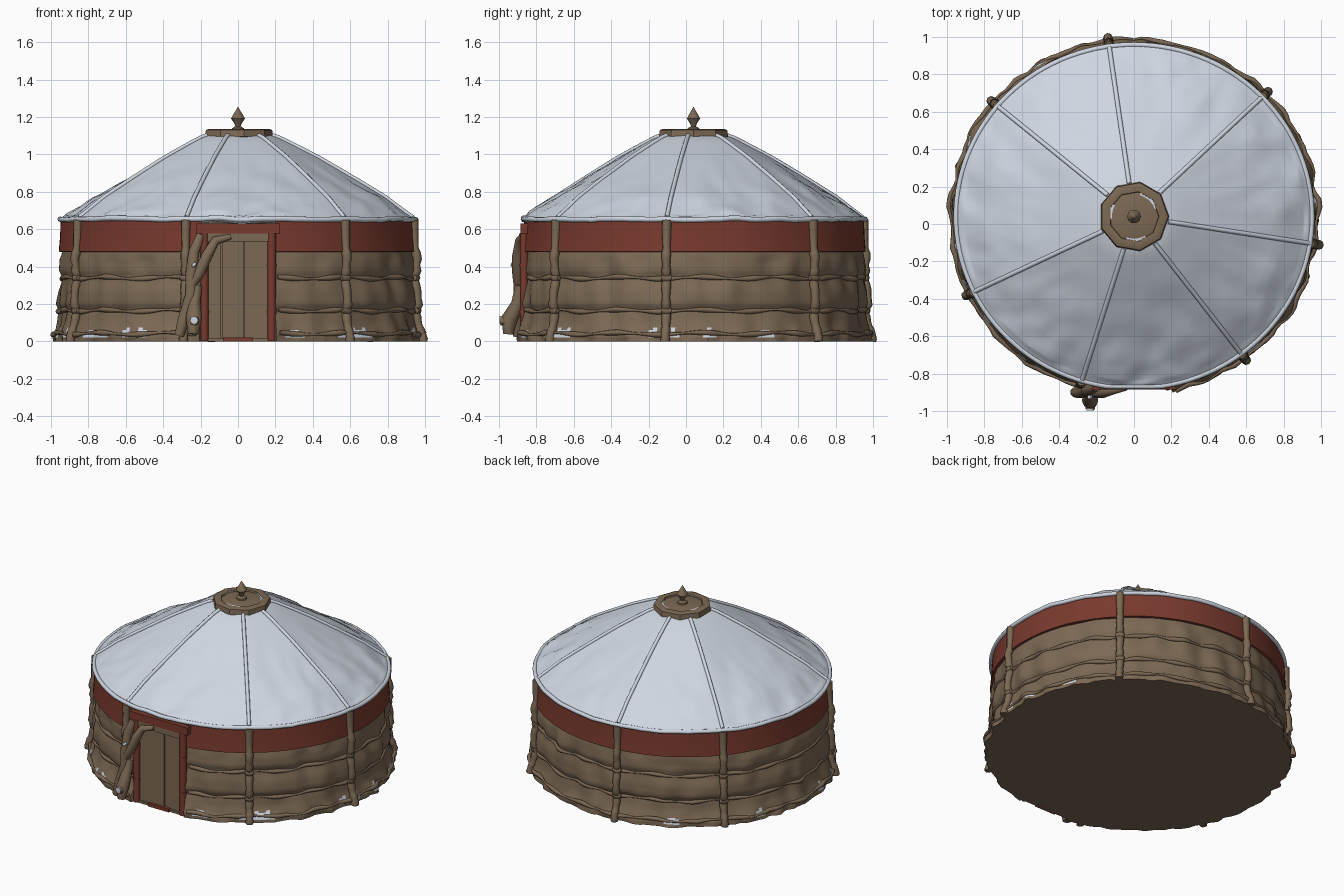
import bpy, bmesh, math
from math import sin, cos, pi, radians
from mathutils import Vector, noise

if "Cube" in bpy.data.objects:
    bpy.data.objects.remove(bpy.data.objects["Cube"])

CY, SY = 0.04, 0.965            # centre and squash in depth
POSTS = [-53, -9, 44, 98, 140, 206, 253]
DOOR = (258, 282)               # door span in degrees


def material(name, rgb):
    m = bpy.data.materials.new(name)
    m.use_nodes = True
    m.diffuse_color = (*rgb, 1)
    bsdf = m.node_tree.nodes["Principled BSDF"]
    bsdf.inputs["Base Color"].default_value = (*rgb, 1)
    bsdf.inputs["Roughness"].default_value = 0.9
    return m


WHITE = material("white felt", (0.62, 0.67, 0.75))
BROWN = material("brown hide", (0.2, 0.14, 0.088))
RED = material("red paint", (0.19, 0.042, 0.027))


def finish(ob, mats, angle=35):
    for m in mats:
        ob.data.materials.append(m)
    bpy.ops.object.select_all(action='DESELECT')
    ob.select_set(True)
    bpy.context.view_layer.objects.active = ob
    bpy.ops.object.shade_smooth_by_angle(angle=radians(angle))
    return ob


def along(points, v):
    i = min(int(v), len(points) - 2)
    return Vector(points[i]).lerp(Vector(points[i + 1]), v - i)


def surface(name, point, degs, rows, mats, rule=None, angle=35):
    """Sheet of quads over angles (degrees) and rows, listed bottom to top."""
    bm = bmesh.new()
    grid = [[bm.verts.new(point(radians(d), v)) for d in degs] for v in rows]
    for low, high in zip(grid, grid[1:]):
        for i in range(len(degs) - 1):
            bm.faces.new((low[i], low[i + 1], high[i + 1], high[i]))
    bmesh.ops.remove_doubles(bm, verts=bm.verts, dist=0.0003)
    if rule:
        for f in bm.faces:
            f.material_index = rule(f.calc_center_median())
    me = bpy.data.meshes.new(name)
    bm.to_mesh(me)
    bm.free()
    ob = bpy.data.objects.new(name, me)
    bpy.context.collection.objects.link(ob)
    return finish(ob, mats, angle)


def spread(a, b, n):
    return [a + (b - a) * i / n for i in range(n + 1)]


def lathe(name, profile, sides, mat, a=0, b=360, angle=35):
    def point(t, v):
        r, z = profile[v]
        return (r * cos(t), CY + r * sin(t), z)
    return surface(name, point, spread(a, b, sides), range(len(profile)), [mat], None, angle)


def tube(name, points, mat, radius, radii=None, closed=False):
    cu = bpy.data.curves.new(name, 'CURVE')
    cu.dimensions = '3D'
    cu.bevel_depth, cu.bevel_resolution, cu.use_fill_caps = radius, 2, True
    sp = cu.splines.new('POLY')
    sp.points.add(len(points) - 1)
    sp.use_cyclic_u = closed
    for i, p in enumerate(points):
        sp.points[i].co = (*p, 1)
        sp.points[i].radius = radii[i] if radii else 1
    ob = bpy.data.objects.new(name, cu)
    bpy.context.collection.objects.link(ob)
    bpy.ops.object.select_all(action='DESELECT')
    ob.select_set(True)
    bpy.context.view_layer.objects.active = ob
    bpy.ops.object.convert(target='MESH')
    return finish(bpy.context.object, [mat], 50)


def box(name, x0, x1, y0, y1, z0, z1, mat):
    bpy.ops.mesh.primitive_cube_add(size=1, location=((x0 + x1) / 2, (y0 + y1) / 2, (z0 + z1) / 2))
    ob = bpy.context.object
    ob.name = name
    ob.scale = (x1 - x0, y1 - y0, z1 - z0)
    return finish(ob, [mat])


def post_gap(t):
    """Angle to the nearest post, and the width of the panel it borders."""
    d = math.degrees(t) % 360
    ps = sorted(p % 360 for p in POSTS)
    ps = [ps[-1] - 360] + ps + [ps[0] + 360]
    lo = max(p for p in ps if p <= d)
    hi = min(p for p in ps if p > d)
    return min(d - lo, hi - d), hi - lo


# Wall: draped sheet with floor, pinched in at the ropes
WALL = [(0, 0), (0.985, 0), (0.985, 0.03), (0.972, 0.06), (0.958, 0.1), (0.945, 0.165),
        (0.962, 0.2), (0.958, 0.27), (0.94, 0.34), (0.953, 0.38), (0.948, 0.44), (0.935, 0.5), (0.93, 0.65)]


def wall_point(t, v, lift=0.0):
    r, z = along(WALL, v)
    gap, _ = post_gap(t)
    q = Vector((cos(t) * 7, sin(t) * 7, z * 6))
    folds = 0.022 * noise.noise(q) + 0.005 * sin(31 * t + 5 * z)
    low = max(0, 1 - z / 0.09) * 0.02 * noise.noise(q * 2.3)
    r *= 1 + (folds + low) * min(1, 0.3 + gap / 12) * (0.4 if z > 0.46 else 1)
    r += lift
    x, y = r * cos(t), CY + SY * r * sin(t)
    if abs(x) < 0.19 and y < 0:
        y = max(y, -0.845)
    return Vector((x, y, z))


PATCHES = [216, 222, 233, 238, 288, 306, 310, 314, 347, 353, 5, 24, 120, 155, 190, 202]


def wall_colour(c):
    d = math.degrees(math.atan2((c.y - CY) / SY, c.x)) % 360
    near = min(abs(d - p) for p in PATCHES)
    return 1 if near < 2.6 and 0.015 < c.z < 0.07 - 0.01 * near else 0


surface("wall", wall_point, spread(0, 360, 240), [0] + spread(1, 12, 33), [BROWN, WHITE], wall_colour)

# Red band under the eaves, open at the door
BAND = [(0.935, 0.478), (0.957, 0.48), (0.95, 0.56), (0.947, 0.645), (0.93, 0.645)]


def band_point(t, v):
    r, z = along(BAND, v)
    r += 0.006 * noise.noise(Vector((cos(t) * 4, sin(t) * 4, z)))
    return (r * cos(t), CY + SY * r * sin(t), z)


surface("red_band", band_point, spread(DOOR[1], DOOR[0] + 360, 110), range(5), [RED])

# Roof: tent with flat panels at the top, round at the eaves
ROOF = [(0.9, 0.628), (0.94, 0.635), (0.945, 0.662), (0.905, 0.69), (0.8, 0.768), (0.63, 0.87),
        (0.43, 0.985), (0.23, 1.085), (0.14, 1.115)]


def roof_point(t, v, lift=0.0):
    r, z = along(ROOF, v)
    gap, width = post_gap(t)
    half = radians(width / 2)
    flat = cos(half) / cos(half - radians(gap))
    k = min(1, max(0, (0.92 - r) / 0.5))
    r *= 1 + (flat - 1) * k * 0.75
    q = Vector((r * cos(t) * 5, r * sin(t) * 5, 3.1))
    wrinkle = 0.022 * noise.noise(q) + 0.012 * noise.noise(q * 2.5)
    z += wrinkle * min(1, max(0, (r - 0.3) * 2)) * min(1, gap / 8) * (1 if v > 2.5 else 0.4) + lift
    x, y = r * cos(t), CY + SY * r * sin(t)
    if abs(x) < 0.24 and y < 0:
        y = max(y, -0.862)
    return Vector((x, y, z))


surface("roof_felt", roof_point, spread(0, 360, 168), spread(0, 8, 32), [WHITE], None, 40)
rim = [roof_point(radians(d), 2) + Vector((0.006 * cos(radians(d)), 0.006 * sin(radians(d)), -0.008))
       for d in range(0, 360, 3)]
tube("eave_rope", rim, WHITE, 0.014, None, True)

# Posts on the wall, and the ropes running up the roof from them
for n, d in enumerate(POSTS):
    t = radians(d)
    tube(f"roof_rope_{n}", [roof_point(t, v, 0.002) for v in spread(2, 7.5, 14)], WHITE, 0.012)
    pts = [wall_point(t, v, 0.012 if v < 10 else 0.022) for v in spread(1, 12, 22)]
    tube(f"wall_post_{n}", pts, BROWN, 0.024, [1 + 0.12 * sin(i * 2.1) for i in range(len(pts))])
    for v in (5, 8):
        tube(f"post_knot_{n}_{v}", [wall_point(t + s, v, 0.02) for s in (-0.03, 0, 0.03)], BROWN,
             0.022, [0.6, 1.2, 0.6])

# Ropes around the wall, open at the door
for n, v in enumerate((2.4, 5, 8)):
    pts = [wall_point(radians(d), v, 0.003) + Vector((0, 0, 0.006 * sin(d * 0.23)))
           for d in spread(DOOR[1] + 1, DOOR[0] + 359, 150)]
    tube(f"wall_rope_{n}", pts, BROWN, 0.011, [1 + 0.4 * sin(i * 0.9) for i in range(len(pts))])

# Doorway: planks, jambs, lintel and sill
for n, (a, b) in enumerate([(-0.165, -0.09), (-0.086, 0.03), (0.034, 0.165)]):
    box(f"door_plank_{n}", a, b, -0.862 - 0.004 * (n % 2), -0.83, 0.015, 0.55, BROWN)
for side, x in (("right", -0.18), ("left", 0.18)):
    tube(f"{side}_door_jamb", [(x, -0.865, z) for z in spread(0.002, 0.58, 4)], RED, 0.023)
    for z in (0.15, 0.4):
        tube(f"{side}_jamb_ring", [(x, -0.865, z), (x, -0.865, z + 0.015)], RED, 0.026)
box("door_head", -0.2, 0.17, -0.878, -0.83, 0.535, 0.578, BROWN)
box("red_lintel", -0.225, 0.225, -0.885, -0.82, 0.578, 0.632, RED)
box("door_base", -0.2, 0.2, -0.875, -0.82, 0, 0.016, BROWN)
box("red_sill", -0.08, 0.08, -0.885, -0.85, 0, 0.022, RED)

# Door flap tied back on one side
tube("flap_upper", [(-0.04, -0.875, 0.56), (-0.12, -0.89, 0.54), (-0.165, -0.9, 0.46),
                    (-0.205, -0.9, 0.37), (-0.25, -0.895, 0.3)], BROWN, 0.03, [0.5, 0.8, 1, 1, 0.9])
tube("flap_side", [(-0.2, -0.87, 0.57), (-0.235, -0.885, 0.48), (-0.25, -0.89, 0.36), (-0.25, -0.89, 0.25),
                   (-0.29, -0.9, 0.12), (-0.315, -0.9, 0.03)], BROWN, 0.034, [0.7, 0.9, 1, 1, 1, 0.8])
tube("flap_lower", [(-0.22, -0.885, 0.3), (-0.235, -0.9, 0.2), (-0.235, -0.945, 0.12),
                    (-0.24, -0.95, 0.04)], BROWN, 0.035, [0.8, 1, 1.25, 0.8])
tube("flap_knot", [(-0.23, -0.94, 0.11), (-0.235, -0.992, 0.11)], BROWN, 0.03, [1, 0.8])
tube("flap_tip", [(-0.235, -0.99, 0.115), (-0.235, -0.998, 0.115)], WHITE, 0.02)
tube("flap_tie", [(-0.24, -0.922, 0.415), (-0.23, -0.924, 0.405)], WHITE, 0.014)

# Crown ring, hub and finial
lathe("crown_ring", [(0.16, 1.085), (0.188, 1.095), (0.183, 1.13), (0.165, 1.137), (0.135, 1.133),
                     (0.13, 1.115)], 9, BROWN)
lathe("crown_disc", [(0.14, 1.12), (0.11, 1.128), (0.03, 1.13), (0, 1.13)], 18, BROWN)
for n, (a, b) in enumerate([(20, 75), (150, 185), (250, 300)]):
    lathe(f"crown_slit_{n}", [(0.136, 1.13), (0.118, 1.131)], 6, WHITE, a, b)
lathe("finial", [(0.035, 1.125), (0.032, 1.14), (0.014, 1.15), (0.018, 1.163), (0.037, 1.192),
                 (0.03, 1.205), (0.01, 1.238), (0, 1.256)], 10, BROWN)
